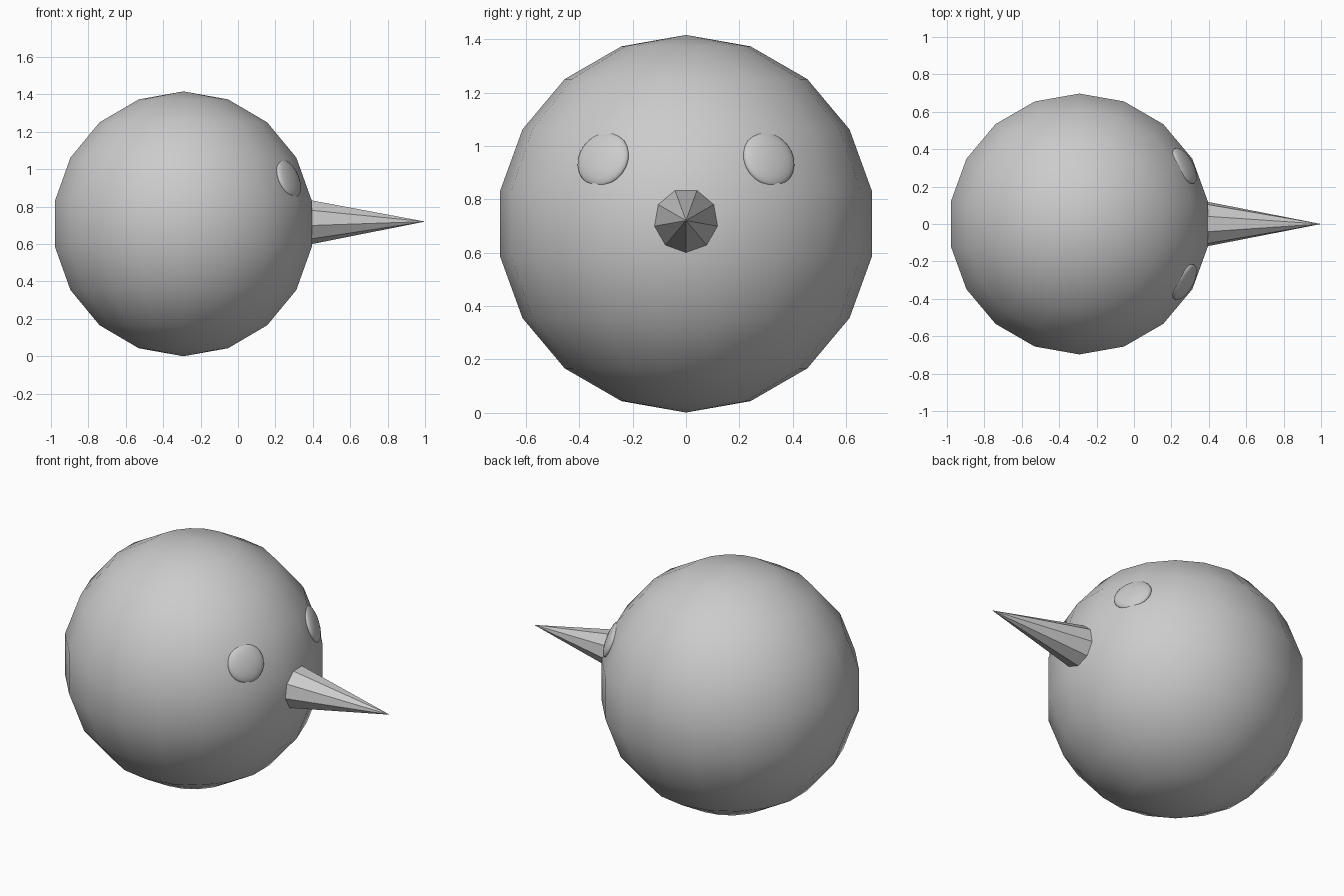
import bpy
from math import radians
from mathutils import Vector

if "Cube" in bpy.data.objects:
    bpy.data.objects.remove(bpy.data.objects["Cube"])

CENTRE = Vector((-0.292, 0, 0.708))


def smooth(obj, angle=60):
    bpy.ops.object.select_all(action='DESELECT')
    obj.select_set(True)
    bpy.context.view_layer.objects.active = obj
    bpy.ops.object.shade_smooth_by_angle(angle=radians(angle))


# Round body
bpy.ops.mesh.primitive_uv_sphere_add(segments=18, ring_count=9, radius=0.708, location=CENTRE)
body = bpy.context.object
body.name = "body"
smooth(body)

# Pointed nose: nine-sided cone with a corner at the bottom
base_x, tip_x = 0.37, 1.0
bpy.ops.mesh.primitive_cone_add(vertices=9, radius1=0.125, radius2=0, depth=tip_x - base_x)
nose = bpy.context.object
nose.name = "nose"
points = [v.co.copy() for v in nose.data.vertices]
half = (tip_x - base_x) / 2
for v, p in zip(nose.data.vertices, points):
    v.co = (p.z + half, p.x, -p.y)
nose.location = (base_x, 0, 0.72)

# Shallow domed eyes set into the body surface
for name, side in (("left_eye", 1), ("right_eye", -1)):
    normal = Vector((0.56, 0.31 * side, 0.24)).normalized()
    bpy.ops.mesh.primitive_uv_sphere_add(segments=24, ring_count=12, radius=1,
                                         location=CENTRE + normal * 0.685)
    eye = bpy.context.object
    eye.name = name
    eye.scale = (0.107, 0.107, 0.032)
    eye.rotation_euler = normal.to_track_quat('Z', 'Y').to_euler()
    smooth(eye)

# Make sure the nose faces point outwards
bpy.ops.object.select_all(action='DESELECT')
nose.select_set(True)
bpy.context.view_layer.objects.active = nose
bpy.ops.object.mode_set(mode='EDIT')
bpy.ops.mesh.select_all(action='SELECT')
bpy.ops.mesh.normals_make_consistent(inside=False)
bpy.ops.object.mode_set(mode='OBJECT')
